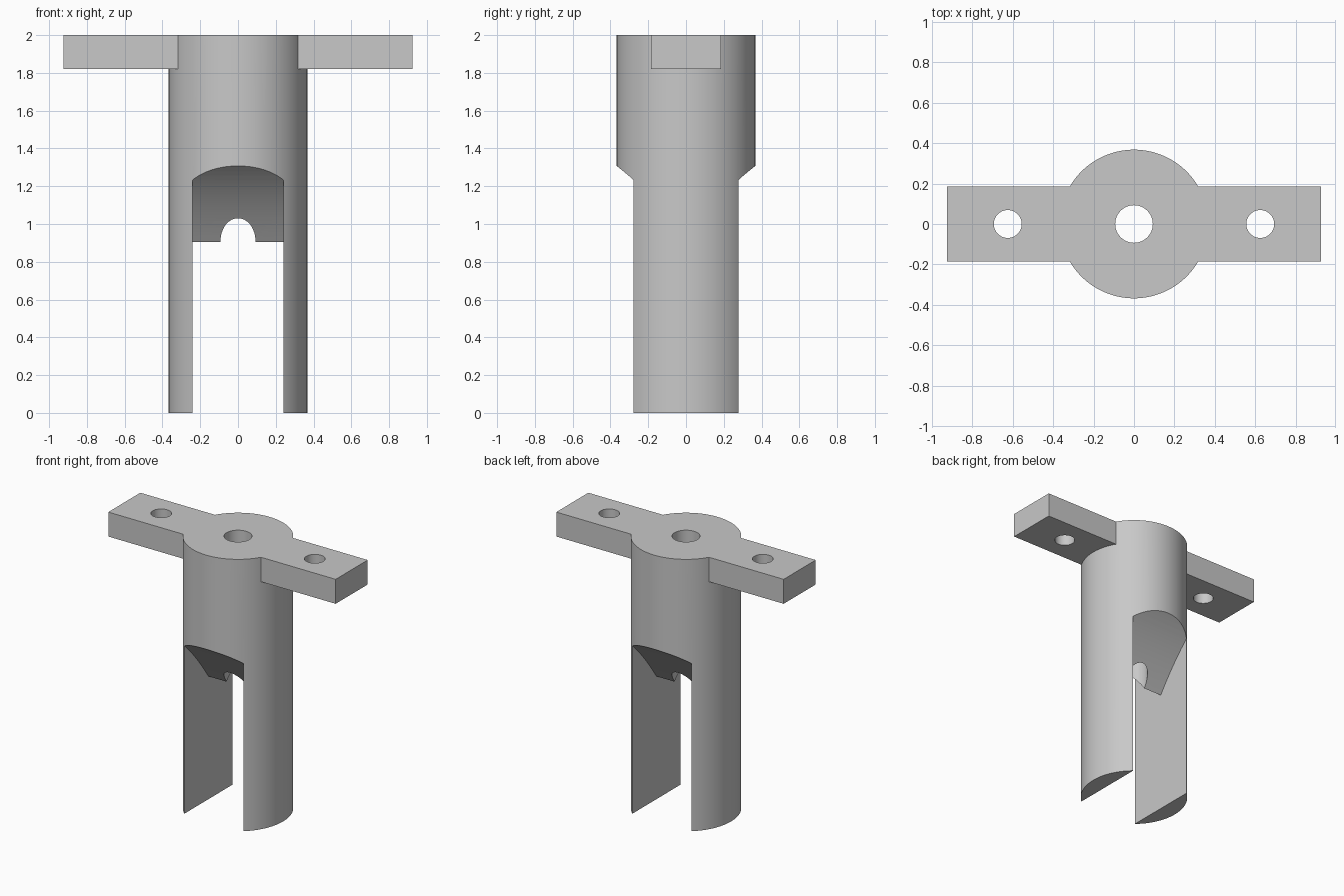
import bpy, bmesh

cube = bpy.data.objects.get("Cube")
if cube:
    bpy.data.objects.remove(cube, do_unlink=True)

BODY_R, HEIGHT = 0.368, 2.0
ARM_X, ARM_Y, ARM_Z = 0.925, 0.186, 1.82
SLOT_X = 0.241

grey = bpy.data.materials.new("plain grey")
grey.use_nodes = True
colour = (0.58, 0.58, 0.58, 1)
grey.diffuse_color = colour
grey.node_tree.nodes["Principled BSDF"].inputs["Base Color"].default_value = colour


def cylinder(name, radius, bottom, top, x=0, sides=64):
    bpy.ops.mesh.primitive_cylinder_add(
        vertices=sides, radius=radius, depth=top - bottom,
        location=(x, 0, (top + bottom) / 2))
    obj = bpy.context.object
    obj.name = name
    return obj


def prism(name, profile, half_width):
    """Extrude a (y, z) outline along x, centred on x = 0."""
    bm = bmesh.new()
    face = bm.faces.new([bm.verts.new((-half_width, y, z)) for y, z in profile])
    side = bmesh.ops.extrude_face_region(bm, geom=[face])
    verts = [v for v in side["geom"] if isinstance(v, bmesh.types.BMVert)]
    bmesh.ops.translate(bm, verts=verts, vec=(2 * half_width, 0, 0))
    bmesh.ops.recalc_face_normals(bm, faces=bm.faces)
    mesh = bpy.data.meshes.new(name)
    bm.to_mesh(mesh)
    bm.free()
    obj = bpy.data.objects.new(name, mesh)
    bpy.context.collection.objects.link(obj)
    return obj


def combine(target, tool, operation):
    mod = target.modifiers.new(tool.name, 'BOOLEAN')
    mod.operation, mod.solver, mod.object = operation, 'EXACT', tool
    bpy.context.view_layer.objects.active = target
    bpy.ops.object.modifier_apply(modifier=mod.name)
    bpy.data.objects.remove(tool, do_unlink=True)


def roof(y):
    """Curved slot roof, dropping to a ridge along the middle."""
    return 0.904 + 1.45 * abs(y) - 0.96 * y * y


# Round body with the crossbar joined flush at the top
body = cylinder("slotted_post_with_arms", BODY_R, 0, HEIGHT, sides=128)
arms = prism("arms", [(-ARM_Y, ARM_Z), (ARM_Y, ARM_Z),
                      (ARM_Y, HEIGHT), (-ARM_Y, HEIGHT)], ARM_X)
combine(body, arms, 'UNION')

# Slot through the lower body, leaving two legs
steps = 16
reach = 0.44
ys = [reach * i / steps for i in range(steps, -steps - 1, -1)]
outline = [(-reach, -0.1), (reach, -0.1)] + [(y, roof(y)) for y in ys]
combine(body, prism("slot_cutter", outline, SLOT_X), 'DIFFERENCE')

# Central bore and the two arm holes
combine(body, cylinder("bore_cutter", 0.093, 0.5, 2.1), 'DIFFERENCE')
for x in (-0.625, 0.625):
    combine(body, cylinder("arm_hole_cutter", 0.069, 1.7, 2.1, x), 'DIFFERENCE')

# Finish
body.data.materials.clear()
body.data.materials.append(grey)
for face in body.data.polygons:
    face.material_index = 0
bpy.ops.object.select_all(action='DESELECT')
body.select_set(True)
bpy.context.view_layer.objects.active = body
bpy.ops.object.shade_smooth_by_angle(angle=0.5)
